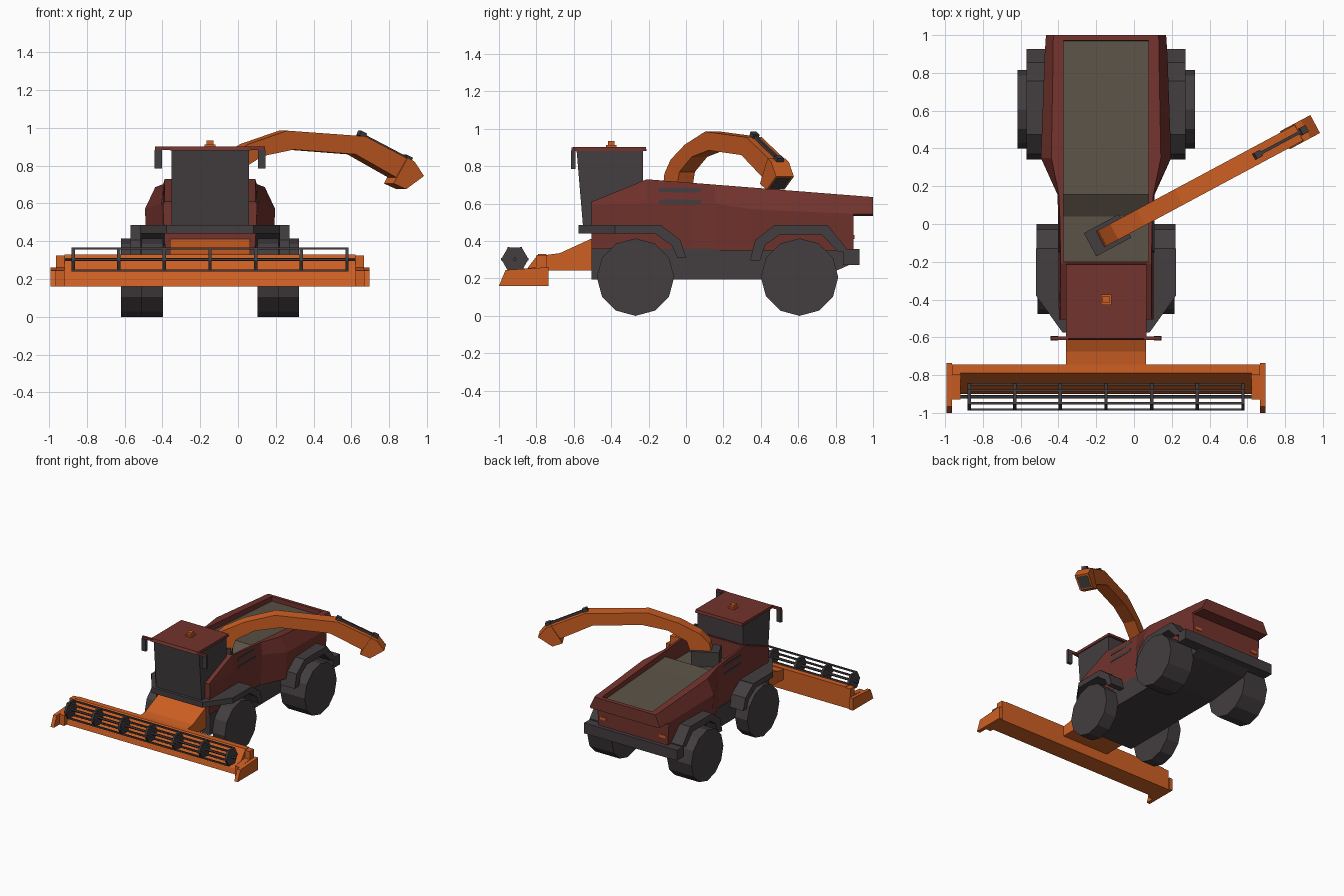
import bpy, bmesh, math
from mathutils import Vector

CX = -0.148  # the vehicle's own centre line


def material(name, rgb):
    m = bpy.data.materials.new(name)
    m.diffuse_color = (*rgb, 1)
    return m


RED = material("dark_red_paint", (0.17, 0.033, 0.026))
ORANGE = material("orange_paint", (0.62, 0.115, 0.017))
GREY = material("dark_grey", (0.056, 0.048, 0.050))
BIN = material("bin_brown_grey", (0.105, 0.085, 0.062))


def finish(name, bm, *mats):
    bmesh.ops.recalc_face_normals(bm, faces=bm.faces[:])
    me = bpy.data.meshes.new(name)
    bm.to_mesh(me)
    bm.free()
    for m in mats:
        me.materials.append(m)
    ob = bpy.data.objects.new(name, me)
    bpy.context.collection.objects.link(ob)
    return ob


def side_map(p, q, w):       # profile in (y, z), extruded across the vehicle
    return (CX + w, p, q)


def plan_map(p, q, w):       # profile in (u, y), extruded upwards
    return (CX + p, q, w)


ANG = math.radians(28.2)


def chute_map(p, q, w):      # profile in (distance, z) along the swung chute
    c, s = math.cos(ANG), math.sin(ANG)
    return (-0.14 + p * c - w * s, -0.06 + p * s + w * c, q)


def add_prism(bm, pts, a, b, fmap):
    lo = [bm.verts.new(fmap(p, q, a)) for p, q in pts]
    hi = [bm.verts.new(fmap(p, q, b)) for p, q in pts]
    bm.faces.new(lo)
    bm.faces.new(hi[::-1])
    n = len(pts)
    for i in range(n):
        j = (i + 1) % n
        bm.faces.new((lo[i], hi[i], hi[j], lo[j]))


def prism(name, pts, spans, mat, fmap=side_map):
    bm = bmesh.new()
    for a, b in spans:
        add_prism(bm, pts, a, b, fmap)
    return finish(name, bm, mat)


def both(a, b):              # the same span on the left and right
    return [(a, b), (-b, -a)]


def rect(p0, p1, q0, q1):
    return [(p0, q0), (p1, q0), (p1, q1), (p0, q1)]


def ngon(cy, cz, r, n):
    return [(cy + r * math.cos(i * math.tau / n), cz + r * math.sin(i * math.tau / n))
            for i in range(n)]


# --- body with sunken bin: y, floor z (0 = closed), top half width, waist half width, waist z, bottom z
def top_z(y):
    return 0.61 if y < -0.4 else 0.73 - 0.0785 * (y + 0.21)


SECTIONS = [
    (-0.505, 0, 0.24, 0.25, 0.595, 0.35),
    (-0.21, 0, 0.24, 0.252, 0.60, 0.35),
    (-0.20, 0, 0.24, 0.252, 0.60, 0.35),
    (-0.199, 0.58, 0.24, 0.252, 0.60, 0.35),
    (0.04, 0.58, 0.245, 0.254, 0.60, 0.35),
    (0.155, 0.655, 0.25, 0.257, 0.60, 0.35),
    (0.35, 0.64, 0.29, 0.345, 0.57, 0.35),
    (0.895, 0.605, 0.28, 0.325, 0.545, 0.35),
    (0.896, 0.605, 0.28, 0.325, 0.545, 0.535),
    (0.97, 0.60, 0.28, 0.32, 0.545, 0.535),
    (0.971, 0, 0.28, 0.32, 0.545, 0.535),
    (1.0, 0, 0.275, 0.318, 0.545, 0.535),
]
bm = bmesh.new()
rings = []
for y, zf, ut, um, zm, zb in SECTIONS:
    zt = top_z(y)
    ub = um - 0.012
    half = [(0.226, zf or zt), (0.226, zt), (ut, zt), (um, zm), (ub, zb)]
    ring = half + [(-u, z) for u, z in reversed(half)]
    rings.append([bm.verts.new((CX + u, y, z)) for u, z in ring])
for k in range(len(rings) - 1):
    a, b = rings[k], rings[k + 1]
    for i in range(10):
        j = (i + 1) % 10
        f = bm.faces.new((a[i], a[j], b[j], b[i]))
        if i == 9 and SECTIONS[k][1] and SECTIONS[k + 1][1]:
            f.material_index = 1      # bin floor
bm.faces.new(rings[0])
bm.faces.new(rings[-1][::-1])
finish("body", bm, RED, BIN)

# side vents and rear lamps
for i, z in enumerate((0.61, 0.672)):
    u = 0.2535 - (z - 0.60) * 0.09
    prism(f"side_vent_{i}", [(-0.15, z - 0.01), (0.07, z - 0.014), (0.09, z + 0.009), (-0.14, z + 0.013)],
          both(u - 0.004, u + 0.003), GREY)
prism("rear_lamps", rect(0.893, 0.90, 0.41, 0.432), both(0.24, 0.295), ORANGE)

# chassis, front platform and rear bumper
prism("chassis", [(-0.505, 0.195), (0.45, 0.195), (0.80, 0.24), (0.88, 0.275), (0.88, 0.36), (-0.505, 0.36)],
      [(-0.248, 0.248)], GREY)
prism("front_platform", [(-0.23, -0.575), (0.23, -0.575), (0.37, -0.38), (0.37, -0.13),
                         (-0.37, -0.13), (-0.37, -0.38)], [(0.44, 0.485)], GREY, plan_map)
prism("rear_bumper", rect(0.84, 0.927, 0.272, 0.357), [(-0.42, 0.42)], GREY)

# fenders
prism("front_fenders", [(-0.135, 0.485), (-0.03, 0.405), (0.0, 0.31), (-0.045, 0.31), (-0.075, 0.375),
                        (-0.165, 0.44), (-0.20, 0.44), (-0.20, 0.485)], both(0.235, 0.369), GREY)
prism("rear_fenders", [(0.342, 0.295), (0.37, 0.405), (0.473, 0.485), (0.757, 0.485), (0.855, 0.365), (0.855, 0.345),
                       (0.81, 0.345), (0.725, 0.433), (0.50, 0.433), (0.425, 0.38), (0.395, 0.295)],
      both(0.29, 0.42), GREY)

# wheels
prism("front_wheels", ngon(-0.27, 0.207, 0.207, 12), both(0.25, 0.362), GREY)
prism("rear_wheels", ngon(0.607, 0.207, 0.207, 12), both(0.25, 0.47), GREY)

# cab, roof, beacon, mirrors
prism("cab", [(-0.55, 0.47), (-0.585, 0.885), (-0.23, 0.885), (-0.23, 0.47)], [(-0.205, 0.205)], GREY)
prism("cab_roof", [(-0.615, 0.88), (-0.605, 0.902), (-0.215, 0.902), (-0.21, 0.88)], [(-0.213, 0.213)], RED)
prism("beacon_base", rect(-0.428, -0.372, 0.90, 0.913), [(-0.028, 0.028)], ORANGE)
prism("beacon", rect(-0.418, -0.382, 0.91, 0.934), [(-0.018, 0.018)], ORANGE)
prism("mirror_arms", rect(-0.613, -0.595, 0.882, 0.90), both(0.20, 0.292), RED)
prism("mirrors", rect(-0.616, -0.592, 0.785, 0.883), both(0.255, 0.293), GREY)

# feeder housing and cutting header
prism("feeder_house", [(-0.75, 0.243), (-0.75, 0.325), (-0.675, 0.335), (-0.50, 0.415), (-0.50, 0.243)],
      [(-0.212, 0.212)], ORANGE)
prism("header_trough", [(-0.745, 0.16), (-0.745, 0.33), (-0.79, 0.33), (-0.89, 0.20), (-0.90, 0.16)],
      [(-0.77, 0.77)], ORANGE)
prism("header_ends", [(-0.745, 0.16), (-0.745, 0.325), (-0.80, 0.325), (-0.80, 0.26), (-0.93, 0.245), (-0.93, 0.16)],
      both(0.77, 0.815), ORANGE)
prism("header_dividers", [(-1.0, 0.16), (-0.735, 0.16), (-0.735, 0.26), (-0.965, 0.245)],
      both(0.815, 0.845), ORANGE)

# reel: shaft, hexagonal discs and six bars
RY, RZ, RR = -0.915, 0.303, 0.073
bm = bmesh.new()
add_prism(bm, ngon(RY, RZ, 0.01, 6), -0.77, 0.77, side_map)
for i in range(7):
    u = -0.725 + i * 1.45 / 6
    add_prism(bm, ngon(RY, RZ, RR, 6), u - 0.009, u + 0.009, side_map)
for y, z in ngon(RY, RZ, RR - 0.006, 6):
    add_prism(bm, rect(y - 0.006, y + 0.006, z - 0.006, z + 0.006), -0.73, 0.73, side_map)
finish("reel", bm, GREY)

# discharge chute with turret, flap and ram
prism("chute_turret", rect(-0.105, 0.105, 0.57, 0.70), [(-0.07, 0.07)], GREY, chute_map)
prism("discharge_chute", [(-0.06, 0.62), (-0.03, 0.76), (0.04, 0.835), (0.20, 0.915), (0.43, 0.985), (0.90, 0.955),
                          (1.19, 0.82), (1.09, 0.735), (0.84, 0.86), (0.47, 0.885), (0.28, 0.85),
                          (0.14, 0.77), (0.09, 0.62)], [(-0.047, 0.047)], ORANGE, chute_map)
prism("chute_flap", [(1.15, 0.842), (1.19, 0.822), (1.247, 0.745), (1.14, 0.675), (1.065, 0.705), (1.085, 0.74)],
      [(-0.054, 0.054)], ORANGE, chute_map)
prism("chute_mouth", [(1.232, 0.738), (1.15, 0.684), (1.152, 0.679), (1.235, 0.734)],
      [(-0.042, 0.042)], GREY, chute_map)


def along_ram(t, h):         # point above the chute's sloping top
    a, b = Vector((0.89, 0.963)), Vector((1.185, 0.826))
    d = b - a
    n = Vector((-d.y, d.x)).normalized()
    return tuple(a + d * t + n * h)


bm = bmesh.new()
for t0, t1, h, w in ((0.0, 1.0, 0.013, 0.008), (-0.03, 0.09, 0.02, 0.018), (0.90, 1.02, 0.02, 0.02)):
    add_prism(bm, [along_ram(t0, -0.006), along_ram(t1, -0.006), along_ram(t1, h), along_ram(t0, h)],
              -w, w, chute_map)
finish("flap_ram", bm, GREY)
